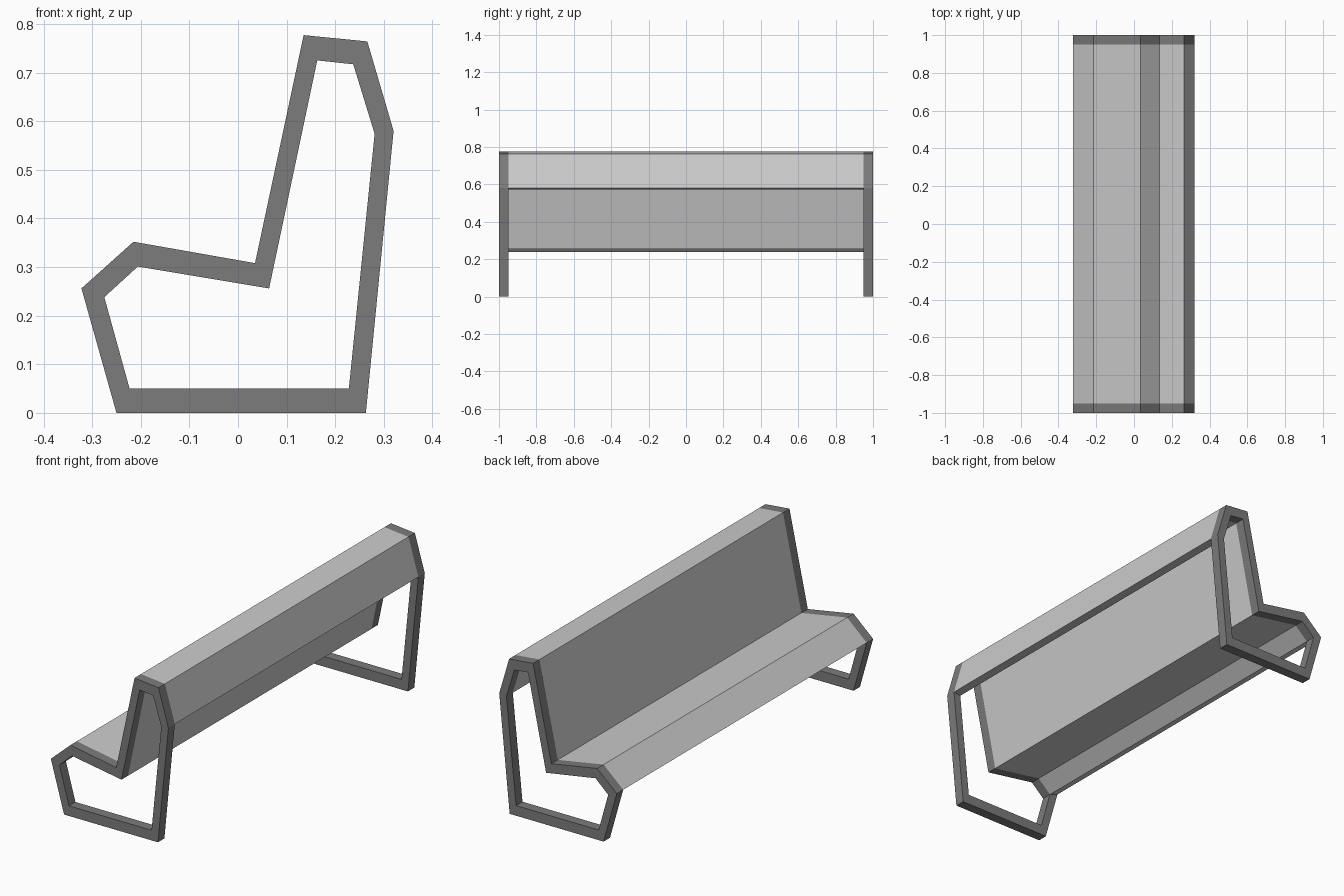
import bpy
import bmesh

if "Cube" in bpy.data.objects:
    bpy.data.objects.remove(bpy.data.objects["Cube"])

# Bench side profile (x, z): outer and inner loops, from the rear of the shell
# over the back and seat to the front lip, then along the feet
OUTER = [(0.32, 0.58), (0.266, 0.764), (0.135, 0.777), (0.035, 0.308),
         (-0.215, 0.352), (-0.322, 0.256), (-0.25, 0.0), (0.263, 0.0)]
INNER = [(0.281, 0.574), (0.237, 0.717), (0.163, 0.725), (0.064, 0.256),
         (-0.206, 0.301), (-0.275, 0.238), (-0.223, 0.05), (0.228, 0.05)]
SHELL_POINTS = 6
FRAME_INNER_Y = 0.95


def strip(name, outer, inner, y0, y1, closed, mat=None):
    """Extrude the band between two profile loops from y0 to y1."""
    bm = bmesh.new()
    rings = [[bm.verts.new((x, y, z)) for (x, z), y in
              ((o, y0), (i, y0), (i, y1), (o, y1))]
             for o, i in zip(outer, inner)]
    n = len(rings)
    for k in range(n if closed else n - 1):
        a, b = rings[k], rings[(k + 1) % n]
        for j in range(4):
            m = (j + 1) % 4
            bm.faces.new((a[j], a[m], b[m], b[j]))
    if not closed:
        bm.faces.new(rings[0])
        bm.faces.new(rings[-1])
    bmesh.ops.recalc_face_normals(bm, faces=bm.faces)
    mesh = bpy.data.meshes.new(name)
    bm.to_mesh(mesh)
    bm.free()
    obj = bpy.data.objects.new(name, mesh)
    bpy.context.collection.objects.link(obj)
    if mat:
        mesh.materials.append(mat)
    return obj


dark = bpy.data.materials.new("dark_grey")
dark.diffuse_color = (0.2, 0.2, 0.2, 1)
dark.use_nodes = True
dark.node_tree.nodes["Principled BSDF"].inputs["Base Color"].default_value = dark.diffuse_color

# Closed end frames
for name, side in (("front_frame", -1), ("rear_frame", 1)):
    strip(name, OUTER, INNER, side * 1.0, side * FRAME_INNER_Y, True, dark)

# Continuous seat and backrest between the frames
strip("seat_and_backrest", OUTER[:SHELL_POINTS], INNER[:SHELL_POINTS],
      -FRAME_INNER_Y, FRAME_INNER_Y, False)
